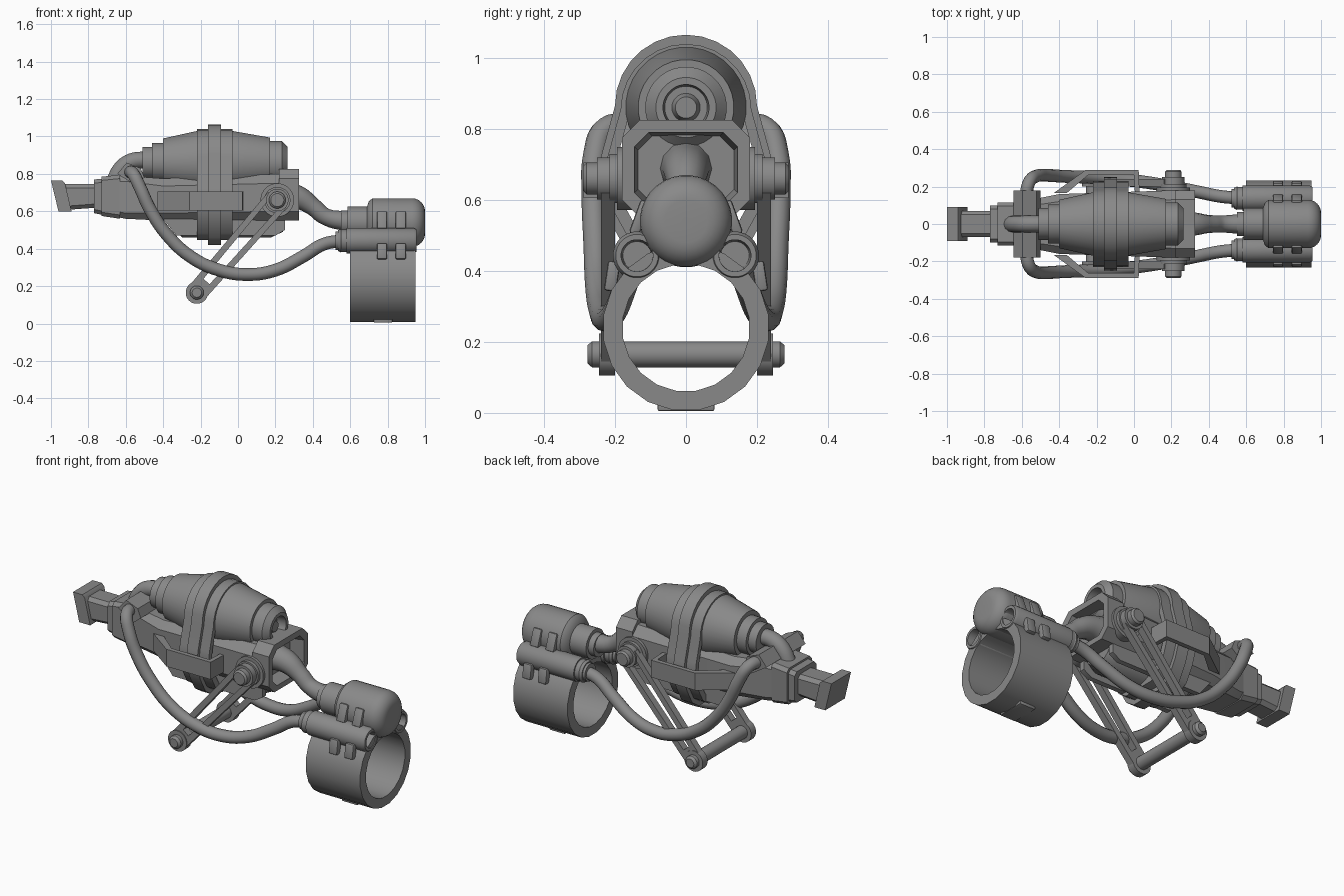
import bpy, bmesh, math
from mathutils import Vector, Matrix

if "Cube" in bpy.data.objects:
    bpy.data.objects.remove(bpy.data.objects["Cube"])

metal = bpy.data.materials.new("grey metal")
metal.use_nodes = True
GREY = (0.25, 0.25, 0.25, 1)
metal.diffuse_color = GREY
metal.node_tree.nodes["Principled BSDF"].inputs["Base Color"].default_value = GREY


def finish(obj, angle=35):
    bpy.ops.object.select_all(action='DESELECT')
    obj.select_set(True)
    bpy.context.view_layer.objects.active = obj
    obj.data.materials.clear()
    obj.data.materials.append(metal)
    bpy.ops.object.shade_smooth_by_angle(angle=math.radians(angle))
    return obj


def build(name, bm, angle=35):
    bmesh.ops.recalc_face_normals(bm, faces=bm.faces)
    mesh = bpy.data.meshes.new(name)
    bm.to_mesh(mesh)
    bm.free()
    obj = bpy.data.objects.new(name, mesh)
    bpy.context.collection.objects.link(obj)
    return finish(obj, angle)


def loft(name, rings, angle=35, capped=True, closed=False):
    """Skin a list of equal point rings."""
    bm = bmesh.new()
    loops = [[bm.verts.new(p) for p in ring] for ring in rings]
    pairs = list(zip(loops, loops[1:])) + ([(loops[-1], loops[0])] if closed else [])
    for a, b in pairs:
        for i in range(len(a)):
            j = (i + 1) % len(a)
            bm.faces.new((a[i], a[j], b[j], b[i]))
    if capped and not closed:
        bm.faces.new(loops[0])
        bm.faces.new(loops[-1])
    return build(name, bm, angle)


def lathe(name, profile, y, z, seg=32, axis='X', closed=False):
    """Turn (along, radius) pairs about an axis; the centre is (y, z), or (x, z) on axis Y."""
    rings = []
    for along, r in profile:
        ring = []
        for i in range(seg):
            t = math.tau * (i + 0.5) / seg
            c, s = r * math.cos(t), r * math.sin(t)
            ring.append((along, y + c, z + s) if axis == 'X' else (y + c, along, z + s))
        rings.append(ring)
    return loft(name, rings, closed=closed)


def side_prism(name, pts, y0, y1):
    return loft(name, [[(x, y, z) for x, z in pts] for y in (y0, y1)])


def octagon(x, w, lo, hi, c):
    return [(x, -w, lo + c), (x, -w, hi - c), (x, c - w, hi), (x, w - c, hi),
            (x, w, hi - c), (x, w, lo + c), (x, w - c, lo), (x, c - w, lo)]


def box(name, centre, size, tilt=0, bevel=0.008):
    bm = bmesh.new()
    bmesh.ops.create_cube(bm, size=1)
    bmesh.ops.scale(bm, vec=size, verts=bm.verts)
    bmesh.ops.bevel(bm, geom=bm.edges[:], offset=bevel, segments=2, affect='EDGES', profile=0.5)
    bmesh.ops.rotate(bm, matrix=Matrix.Rotation(tilt, 3, 'X'), verts=bm.verts)
    bmesh.ops.translate(bm, vec=centre, verts=bm.verts)
    return build(name, bm)


def tube(name, pts, radius, sides=4, scale=None):
    curve = bpy.data.curves.new(name, 'CURVE')
    curve.dimensions = '3D'
    curve.bevel_depth = radius
    curve.bevel_resolution = sides
    curve.use_fill_caps = True
    curve.resolution_u = 5
    sp = curve.splines.new('BEZIER')
    sp.bezier_points.add(len(pts) - 1)
    for i, (bp, p) in enumerate(zip(sp.bezier_points, pts)):
        bp.co = p
        bp.radius = scale[i] if scale else 1
        bp.handle_left_type = bp.handle_right_type = 'AUTO'
    obj = bpy.data.objects.new(name, curve)
    bpy.context.collection.objects.link(obj)
    bpy.ops.object.select_all(action='DESELECT')
    obj.select_set(True)
    bpy.context.view_layer.objects.active = obj
    bpy.ops.object.convert(target='MESH')
    return finish(bpy.context.object, 50)


# Main turbine barrel, with a recessed front nozzle
lathe("barrel", [(-.51, .085), (-.46, .085), (-.46, .105), (-.4, .105), (-.4, .13), (-.22, .17),
                 (-.03, .17), (.17, .135), (.17, .115), (.235, .115), (.265, .085),
                 (.265, .065), (.21, .06), (.21, .04), (.24, .03)], 0, .86)

# Hollow octagonal housing
rings = [octagon(-.73, .1, .585, .785, .03), octagon(-.6, .12, .56, .79, .03),
         octagon(-.4, .16, .55, .775, .04), octagon(.22, .18, .55, .8, .05),
         octagon(.22, .18, .55, .825, .05), octagon(.325, .18, .55, .825, .05),
         octagon(.325, .145, .58, .79, .04), octagon(.24, .135, .59, .78, .04)]
loft("housing", rings, 20)

# Underside drum and rails
lathe("lower_drum", [(-.34, .09), (-.3, .13), (.18, .13), (.24, .1)], 0, .59, 24)
for s in (-1, 1):
    side_prism("lower_rail", [(-.4, .56), (-.33, .47), (.2, .47), (.25, .5), (.25, .56)],
               s * .1, s * .13)


# Clamp band around barrel and housing
def band_loop(grow):
    half = [(0.2 * math.cos(t), .865 + .2 * math.sin(t))
            for t in [math.pi / 2 * i / 7 for i in range(7)]]
    half = [(.11, .42), (.17, .46), (.22, .55), (.25, .64), (.24, .72)] + half
    full = half + [(0, 1.065)] + [(-y, z) for y, z in reversed(half)]
    k = 1 - grow
    return [(y * k, .74 + (z - .74) * k) for y, z in full]


def band(name, x0, x1, outer, inner):
    a, b = band_loop(outer), band_loop(inner)
    loft(name, [[(x, y, z) for y, z in loop]
                for x, loop in ((x0, a), (x1, a), (x1, b), (x0, b))], closed=True)


band("band_core", -.22, -.03, .08, .2)
band("band_rib", -.16, -.09, 0, .2)

# Tail stem and flared end
loft("tail_collar", [octagon(-.77, .1, .59, .77, .02), octagon(-.72, .1, .58, .775, .02)], 20)
loft("tail_step", [octagon(-.73, .115, .575, .785, .02), octagon(-.63, .115, .56, .795, .02)], 20)
loft("tail_stem", [octagon(-.95, .07, .605, .745, .02), octagon(-.75, .07, .62, .745, .02)], 20)
side_prism("tail_end", [(-1, .765), (-.94, .765), (-.925, .75), (-.89, .6), (-.96, .6)], -.09, .09)

# Rear crossbar and curved exhaust pipe
side_prism("rear_crossbar", [(-.645, .8), (-.595, .86), (-.52, .83), (-.5, .78), (-.55, .74)], -.18, .18)
tube("rear_pipe", [(-.66, 0, .76), (-.625, 0, .825), (-.57, 0, .865), (-.48, 0, .875)], .045)

# Neck to the front head
tube("neck", [(.22, 0, .69), (.32, 0, .675), (.4, 0, .625), (.47, 0, .57), (.6, 0, .545)],
     .05, scale=[1.5, 1.25, .95, .9, 1.1])

# Front capsule with rounded nose
nose = [(.93 + .07 * math.sin(t), .06 + .07 * math.cos(t))
        for t in [math.pi / 12 * i for i in range(7)]]
lathe("front_capsule", [(.55, .065), (.585, .065), (.585, .085), (.69, .085), (.7, .115), (.72, .13)]
      + nose + [(1, .01)], 0, .54)

# Wrist ring
ring = [(.6, .235), (.95, .235), (.95, .18), (.6, .18)]
lathe("cuff_ring", ring, 0, .24, 20, closed=True)
box("cuff_latch", (.775, 0, .02), (.1, .16, .03), bevel=.005)

for s in (-1, 1):
    # Side tubes with open muzzles
    lathe("side_tube", [(.52, .05), (.55, .05), (.55, .06), (.58, .06), (.58, .068), (.94, .068),
                        (.955, .06), (.955, .045), (.85, .04)], s * .138, .443, 24)
    lathe("side_tube_collar", [(.535, .056), (.55, .063), (.565, .056)], s * .138, .443, 24)
    # Clips joining capsule, tube and cuff
    for x in (.77, .87):
        box("upper_clip", (x, s * .13, .55), (.055, .03, .1), s * .35)
        box("lower_clip", (x, s * .208, .385), (.055, .035, .085), s * .15)
    # Flexible hose
    tube("hose", [(-.58, s * .15, .81), (-.56, s * .225, .8), (-.525, s * .255, .73), (-.47, s * .26, .61),
                  (-.38, s * .255, .475), (-.25, s * .25, .355), (-.1, s * .24, .285),
                  (.05, s * .225, .262), (.2, s * .2, .285), (.35, s * .17, .36),
                  (.46, s * .148, .425), (.56, s * .138, .443)], .034)
    # Flared side bracket: a bent strip
    path = [(-.43, .165), (-.26, .288), (.025, .288), (.03, .16)]
    inner = [(-.36, .165), (-.245, .262), (.0, .262), (.005, .16)]
    outline = path + inner[::-1]
    loft("side_bracket", [[(x, s * y, z) for x, y in outline] for z in (.605, .705)], 20)
    # Pivot hub
    lathe("pivot_hub", [(.15, .09), (.195, .09), (.195, .07), (.215, .07), (.215, .06), (.25, .06),
                        (.25, .045), (.28, .045), (.29, .035)], .21, .66, 24, 'Y') if s > 0 else \
        lathe("pivot_hub", [(-.15, .09), (-.195, .09), (-.195, .07), (-.215, .07), (-.215, .06),
                            (-.25, .06), (-.25, .045), (-.28, .045), (-.29, .035)], .21, .66, 24, 'Y')
    # Slotted lever arm: two rails between round ends
    top, low = Vector((.21, .66)), Vector((-.22, .165))
    side = (top - low).orthogonal().normalized()
    for k in (-1, 1):
        rail = [top + side * k * .065, top + side * k * .035, low + side * k * .02, low + side * k * .055]
        side_prism("arm_rail", [tuple(p) for p in rail], s * .2, s * .24)
    mid = low.lerp(top, .12)
    block = [low + side * .055, low - side * .055, mid - side * .05, mid + side * .05]
    side_prism("arm_foot", [tuple(p) for p in block], s * .2, s * .24)
    lathe("arm_end", [(s * .2, .06), (s * .245, .06)], low.x, low.y, 20, 'Y')

# Cross roller between the arms
lathe("cross_roller", [(-.278, .025), (-.265, .037), (.265, .037), (.278, .025)], -.22, .165, 24, 'Y')
